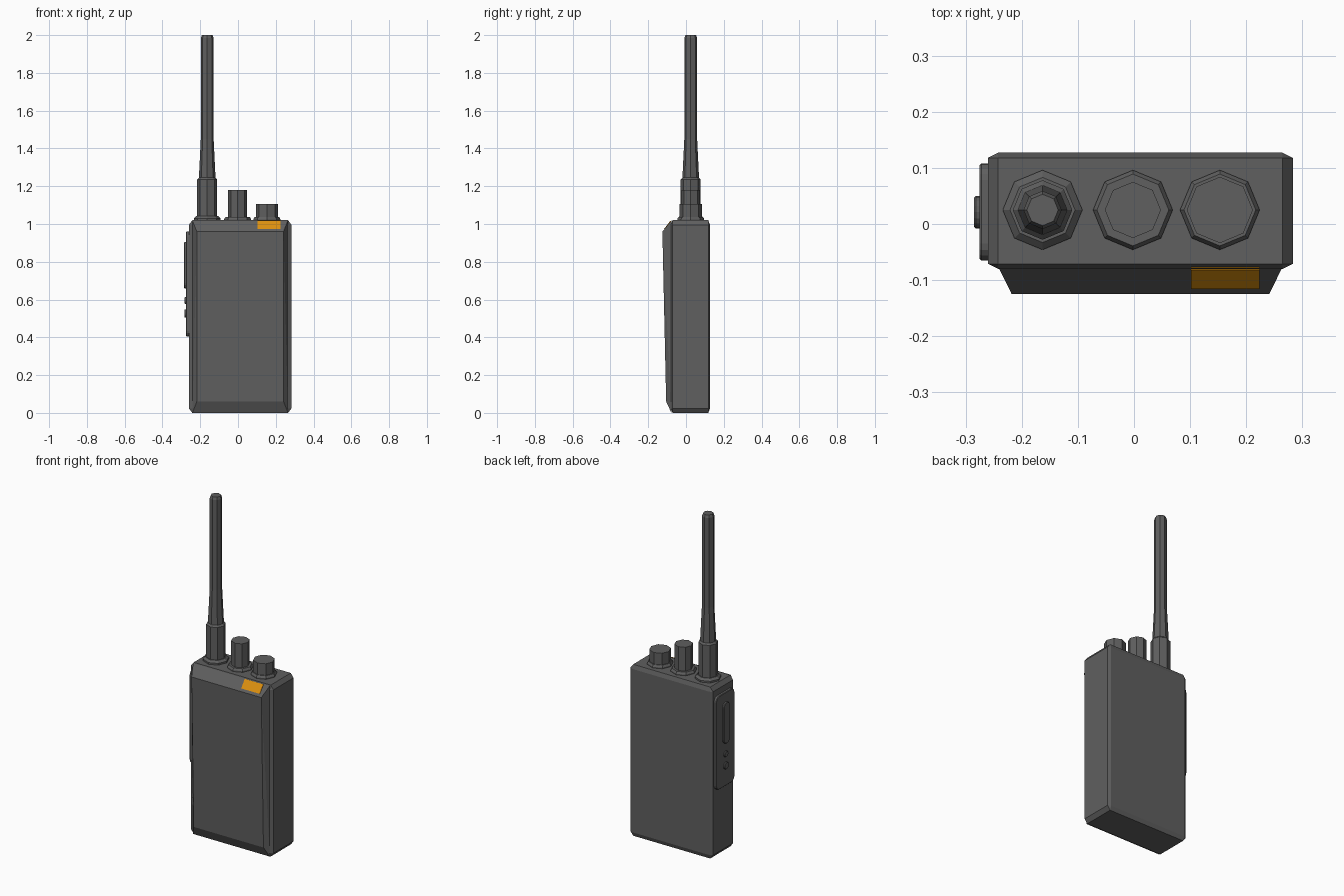
import bpy
import bmesh
from math import sin, cos, pi, radians
from itertools import product

default = bpy.data.objects.get("Cube")
if default:
    bpy.data.objects.remove(default)


def material(name, color):
    mat = bpy.data.materials.new(name)
    mat.use_nodes = True
    mat.diffuse_color = color
    mat.node_tree.nodes["Principled BSDF"].inputs["Base Color"].default_value = color
    return mat


charcoal = material("charcoal plastic", (0.115, 0.115, 0.115, 1))
amber = material("amber lamp", (0.72, 0.28, 0.005, 1))


def finish(bm, name, mat):
    bmesh.ops.recalc_face_normals(bm, faces=bm.faces)
    mesh = bpy.data.meshes.new(name)
    bm.to_mesh(mesh)
    bm.free()
    mesh.materials.append(mat)
    obj = bpy.data.objects.new(name, mesh)
    bpy.context.collection.objects.link(obj)
    return obj


def hull(name, points, mat=charcoal):
    """Convex solid around the points, with flat areas merged."""
    bm = bmesh.new()
    for p in points:
        bm.verts.new(p)
    bmesh.ops.convex_hull(bm, input=bm.verts)
    bmesh.ops.dissolve_limit(bm, angle_limit=radians(0.5),
                             verts=bm.verts, edges=bm.edges)
    return finish(bm, name, mat)


def chamfered_box(name, center, half, cut):
    """Box whose chamfer size differs along each axis."""
    points = []
    for signs in product((-1, 1), repeat=3):
        for full in range(3):
            points.append([center[i] + signs[i] * (half[i] - (0 if i == full else cut[i]))
                           for i in range(3)])
    return hull(name, points)


def turned(name, x, y, profile, sides=8):
    """Faceted solid of revolution from (radius, height) pairs."""
    bm = bmesh.new()
    rings = [[bm.verts.new((x + r * cos(2 * pi * i / sides),
                            y + r * sin(2 * pi * i / sides), z))
              for i in range(sides)] for r, z in profile]
    for low, high in zip(rings, rings[1:]):
        for i in range(sides):
            j = (i + 1) % sides
            bm.faces.new((low[i], low[j], high[j], high[i]))
    bm.faces.new(rings[0][::-1])
    bm.faces.new(rings[-1])
    return finish(bm, name, charcoal)


def side_plate(name, x_in, x_out, y, z, half_y, half_z, radius, bevel=0.003):
    """Rounded plate standing out from the right side."""
    points = []
    for sy, sz in product((-1, 1), repeat=2):
        for k in range(5):
            a = k * pi / 8
            for px, r in ((x_in, radius), (x_out + bevel, radius), (x_out, radius - bevel)):
                points.append((px, y + sy * (half_y - radius + r * cos(a)),
                               z + sz * (half_z - radius + r * sin(a))))
    return hull(name, points)


# Main case and raised front panel
chamfered_box("case", (0.0115, 0.0235, 0.51), (0.2715, 0.1035, 0.51), (0.018, 0.009, 0.024))
panel_back = [(x, -0.078, z) for x in (-0.241, 0.264) for z in (0.002, 1.018)]
panel_front = [(x, y, z) for x in (-0.218, 0.241) for y, z in ((-0.105, 0.06), (-0.125, 0.96))]
hull("front_panel", panel_back + panel_front)

# Amber lamp on the sloped top edge
hull("status_lamp", [(x, y, z) for x in (0.102, 0.224)
                     for y, z in ((-0.077, 1.012), (-0.082, 1.018),
                                  (-0.111, 0.978), (-0.116, 0.974))], amber)

# Antenna with collar and sleeve
turned("antenna", -0.163, 0.025,
       [(0.071, 1.01), (0.071, 1.03), (0.058, 1.042), (0.053, 1.042), (0.053, 1.235),
        (0.044, 1.245), (0.034, 1.45), (0.034, 1.985), (0.028, 2.0)])

# Control knobs with their base rings
for name, x, r, top in (("channel_knob", -0.002, 0.050, 1.18),
                        ("volume_knob", 0.153, 0.059, 1.107)):
    turned(name + "_ring", x, 0.025, [(0.071, 1.01), (0.071, 1.027), (0.064, 1.038)])
    turned(name, x, 0.025, [(r, 1.03), (r, top)])

# Side control pad with talk bar and two round buttons
side_plate("side_pad", -0.255, -0.275, 0.0215, 0.682, 0.0865, 0.278, 0.03)
side_plate("talk_bar", -0.27, -0.285, 0.021, 0.782, 0.029, 0.123, 0.029)
side_plate("upper_button", -0.27, -0.283, 0.021, 0.595, 0.018, 0.018, 0.018)
side_plate("lower_button", -0.27, -0.284, 0.021, 0.526, 0.021, 0.021, 0.021)
